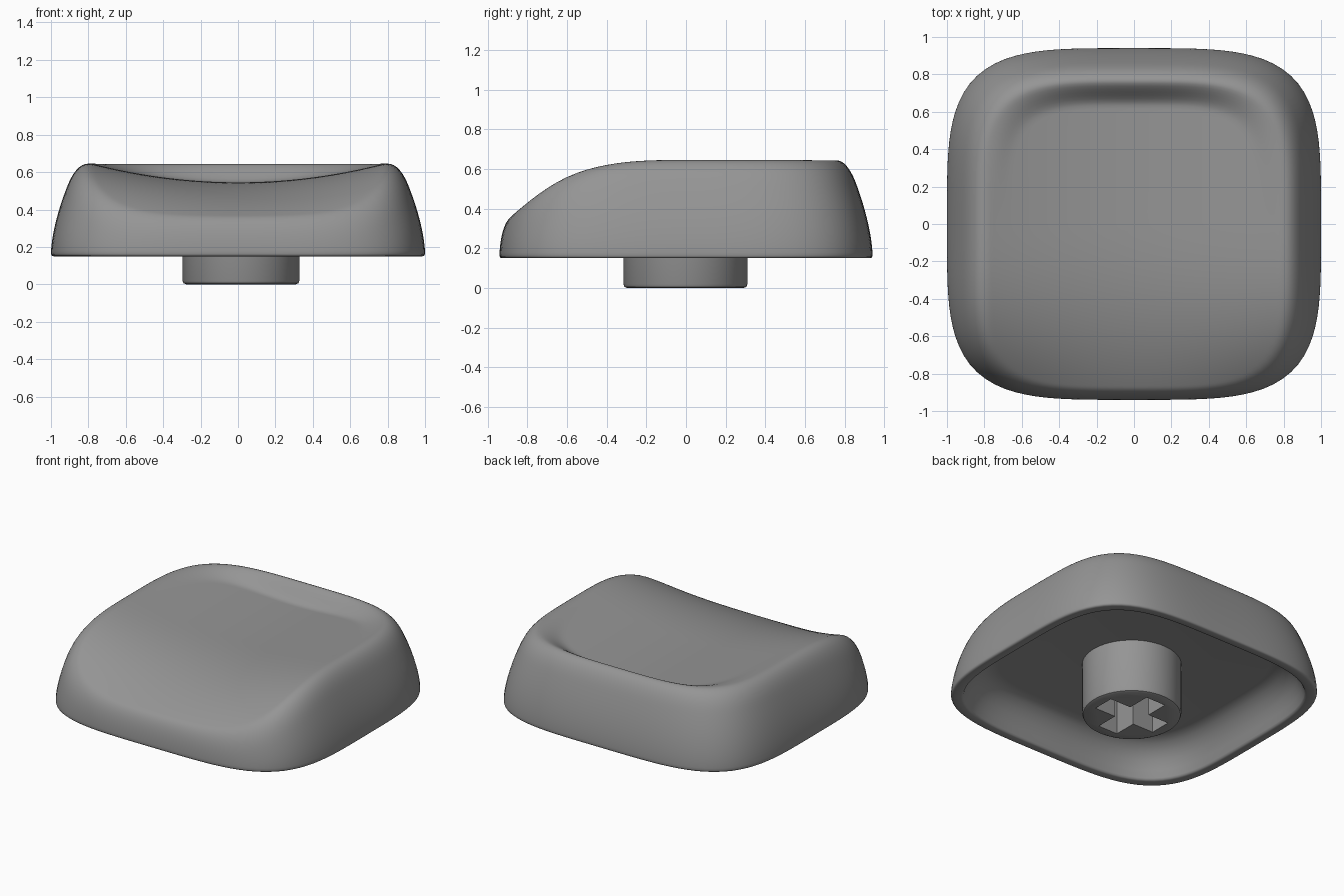
import bpy, bmesh, math

if "Cube" in bpy.data.objects:
    bpy.data.objects.remove(bpy.data.objects["Cube"])

SEG = 128
HX, HY = 1.0, 0.94          # half sizes of the base outline


def smoothstep(a, b, v):
    t = min(max((v - a) / (b - a), 0), 1)
    return t * t * (3 - 2 * t)


def outline(r, i):
    """Point i on the rounded-square outline scaled by r."""
    a = 2 * math.pi * i / SEG
    c, s = math.cos(a), math.sin(a)
    k = r / (c ** 4 + s ** 4) ** 0.25
    return HX * k * c, HY * k * s


def top_height(x, y, r):
    """Scooped top, smoothly limited by the curved side wall."""
    u = max(-y, 0) / 0.8
    crest = 0.645 - 0.20 * u ** 3            # height of the side rims
    valley = 0.545 - 0.145 * u ** 2.5        # height along the middle
    q = min((x / 0.78) ** 2, 1)
    back = smoothstep(0.67, 0.82, r) * smoothstep(0.0, 0.55, y)
    top = valley + (crest - valley) * (1 - (1 - q) * (1 - back))
    wall = 0.165 + 1.63 * max(1 - r, 0) ** 0.62
    k = 0.12
    h = max(k - abs(top - wall), 0) / k
    return min(top, wall) - h * h * k / 4


def finish(obj, mat, angle):
    obj.data.materials.append(mat)
    bpy.ops.object.select_all(action='DESELECT')
    obj.select_set(True)
    bpy.context.view_layer.objects.active = obj
    bpy.ops.object.shade_smooth_by_angle(angle=math.radians(angle))


def new_object(name, bm):
    bmesh.ops.recalc_face_normals(bm, faces=bm.faces)
    me = bpy.data.meshes.new(name)
    bm.to_mesh(me)
    bm.free()
    obj = bpy.data.objects.new(name, me)
    bpy.context.collection.objects.link(obj)
    return obj


grey = bpy.data.materials.new("mid grey")
grey.diffuse_color = (0.3, 0.3, 0.3, 1)
grey.use_nodes = True
grey.node_tree.nodes["Principled BSDF"].inputs["Base Color"].default_value = grey.diffuse_color

# Cap shell: scooped top, side wall, rounded lip and hollow underside
bm = bmesh.new()
rings = []
N = 56
for j in range(1, N + 1):
    r = 1 - (1 - j / N) ** 1.9
    pts = [outline(r, i) for i in range(SEG)]
    rings.append([bm.verts.new((x, y, top_height(x, y, r))) for x, y in pts])
for r, z in [(0.998, 0.157), (0.993, 0.152), (0.985, 0.15), (0.945, 0.15),
             (0.935, 0.155), (0.93, 0.165), (0.915, 0.21), (0.89, 0.265),
             (0.86, 0.31), (0.82, 0.345), (0.78, 0.365), (0.74, 0.37)]:
    rings.append([bm.verts.new((*outline(r, i), z)) for i in range(SEG)])
for a, b in zip(rings, rings[1:]):
    for i in range(SEG):
        n = (i + 1) % SEG
        bm.faces.new((a[i], a[n], b[n], b[i]))
centre = bm.verts.new((0, 0, top_height(0, 0, 0)))
for i in range(SEG):
    bm.faces.new((centre, rings[0][(i + 1) % SEG], rings[0][i]))
bm.faces.new(rings[-1])
finish(new_object("cap_shell", bm), grey, 40)

# Stem: short post with a softened lower edge
CX, CY, R = 0.016, -0.003, 0.313
bm = bmesh.new()
loops = []
for r, z in [(R, 0.39), (R, 0.02), (R - 0.006, 0.006), (R - 0.02, 0)]:
    loops.append([bm.verts.new((CX + r * math.cos(2 * math.pi * i / 64),
                                CY + r * math.sin(2 * math.pi * i / 64), z))
                  for i in range(64)])
for a, b in zip(loops, loops[1:]):
    for i in range(64):
        n = (i + 1) % 64
        bm.faces.new((a[i], a[n], b[n], b[i]))
bm.faces.new(loops[0])
bm.faces.new(loops[-1])
stem = new_object("stem", bm)

# Cross-shaped socket cut into the stem
A, W = 0.235, 0.075
quarter = [(A, -W), (A, W), (W, W)]
bm = bmesh.new()
cross = []
for k in range(4):
    c, s = [(1, 0), (0, 1), (-1, 0), (0, -1)][k]
    cross += [bm.verts.new((CX + c * x - s * y, CY + s * x + c * y, -0.1))
              for x, y in quarter]
face = bm.faces.new(cross)
up = bmesh.ops.extrude_face_region(bm, geom=[face])["geom"]
for v in up:
    if isinstance(v, bmesh.types.BMVert):
        v.co.z = 0.33
cutter = new_object("socket_cutter", bm)
cutter.data.materials.append(grey)
cutter.hide_render = True
cutter.hide_set(True)

finish(stem, grey, 40)
cut = stem.modifiers.new("socket", 'BOOLEAN')
cut.operation = 'DIFFERENCE'
cut.solver = 'EXACT'
cut.object = cutter
